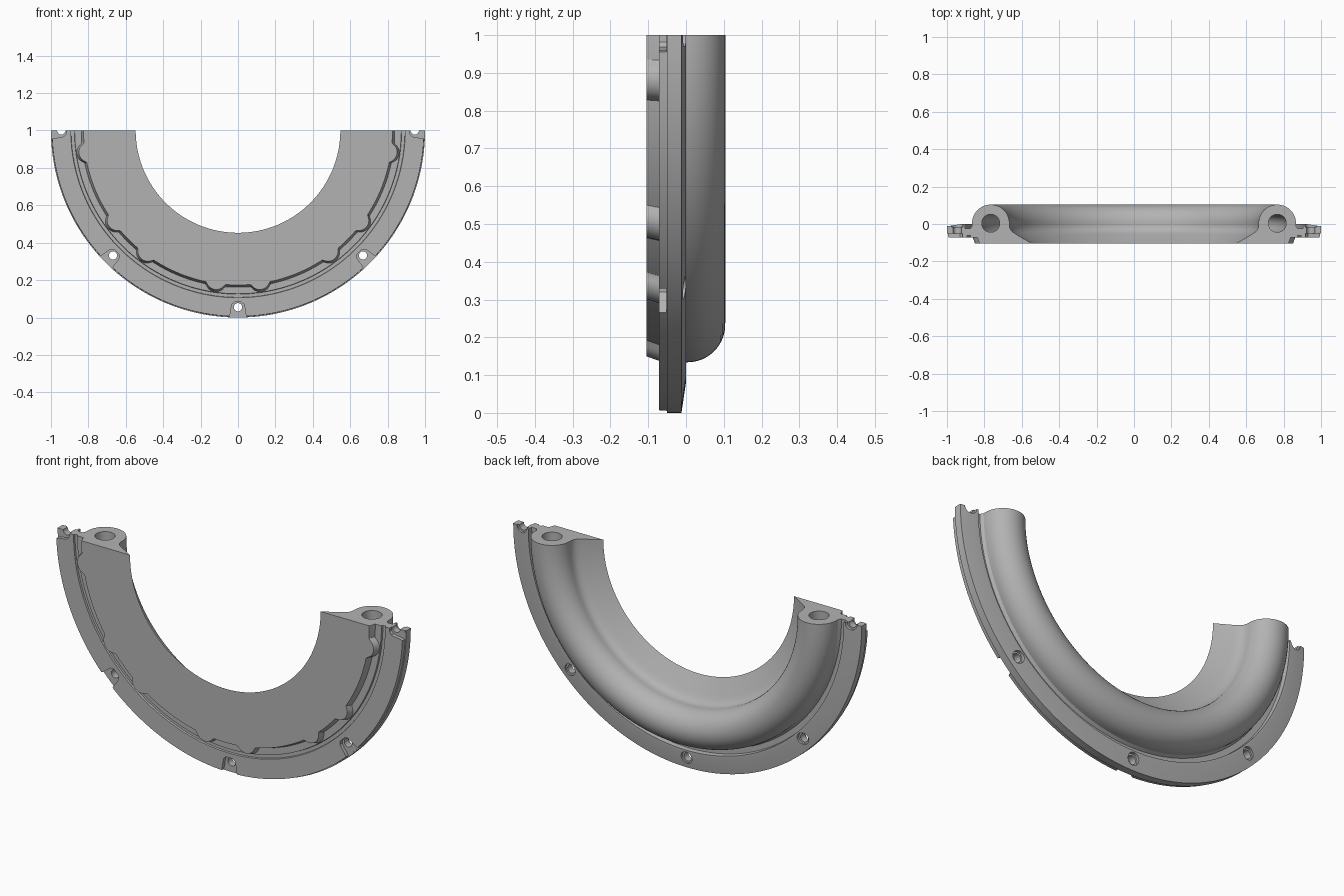
import bpy, bmesh, math
from mathutils import Matrix, Vector

cube = bpy.data.objects.get("Cube")
if cube:
    bpy.data.objects.remove(cube, do_unlink=True)

grey = bpy.data.materials.new("plain grey")
grey.use_nodes = True
colour = (0.45, 0.45, 0.45, 1)
grey.diffuse_color = colour
grey.node_tree.nodes["Principled BSDF"].inputs["Base Color"].default_value = colour

STEPS = 360
BOLT_ANGLES = [math.radians(180 + 45 * k) for k in range(5)]
SCALLOPS = [a + s * math.radians(8.3) for a in BOLT_ANGLES for s in (-1, 1)]


def at(r, angle, y):
    return Vector((r * math.cos(angle), y, 1 + r * math.sin(angle)))


def finish(bm, name):
    bmesh.ops.recalc_face_normals(bm, faces=bm.faces[:])
    mesh = bpy.data.meshes.new(name)
    bm.to_mesh(mesh)
    bm.free()
    obj = bpy.data.objects.new(name, mesh)
    bpy.context.collection.objects.link(obj)
    obj.data.materials.append(grey)
    return obj


def face_edge(angle):
    """Radius of the front face: plain arc with round scallops."""
    best, c, rad = 0.826, 0.805, 0.054
    for s in SCALLOPS:
        side = c * math.sin(angle - s)
        if abs(side) < rad and math.cos(angle - s) > 0:
            best = max(best, c * math.cos(angle - s) + math.sqrt(rad**2 - side**2))
    return best


def section(angle):
    """Closed cross-section as (radius, y)."""
    edge = face_edge(angle)
    pts = [(0.547, -0.104), (edge, -0.104), (edge + 0.012, -0.071),
           (0.873, -0.071), (0.875, -0.062), (0.892, -0.062), (0.894, -0.071),
           (0.994, -0.071), (0.995, -0.05), (1.0, -0.05), (1.0, -0.012),
           (0.92, 0.0), (0.905, 0.0), (0.903, -0.025), (0.875, -0.025), (0.866, -0.01)]
    # round back of the tube, then the fillet into the sloping web
    for i in range(25):
        a = math.radians(185 * i / 24)
        pts.append((0.766 + 0.1 * math.cos(a), 0.004 + 0.1 * math.sin(a)))
    return pts + [(0.664, -0.02), (0.657, -0.034), (0.644, -0.046), (0.625, -0.058)]


# Half ring swept through the lower half turn
bm = bmesh.new()
rings = []
for i in range(STEPS + 1):
    angle = math.pi * (1 + i / STEPS)
    rings.append([bm.verts.new(at(r, angle, y)) for r, y in section(angle)])
for a, b in zip(rings, rings[1:]):
    for j in range(len(a)):
        k = (j + 1) % len(a)
        bm.faces.new((a[j], a[k], b[k], b[j]))
bm.faces.new(rings[0])
bm.faces.new(rings[-1])
half_ring = finish(bm, "half_ring_housing")


def cut(cutter):
    mod = half_ring.modifiers.new("cut", 'BOOLEAN')
    mod.operation, mod.solver, mod.object = 'DIFFERENCE', 'EXACT', cutter
    bpy.context.view_layer.objects.active = half_ring
    bpy.ops.object.modifier_apply(modifier=mod.name)
    bpy.data.objects.remove(cutter, do_unlink=True)


def bolt_cylinders(radius, y0, y1, name):
    bm = bmesh.new()
    for a in BOLT_ANGLES:
        place = Matrix.Translation(at(0.945, a, (y0 + y1) / 2)) @ Matrix.Rotation(math.pi / 2, 4, 'X')
        bmesh.ops.create_cone(bm, cap_ends=True, segments=32, radius1=radius,
                              radius2=radius, depth=y1 - y0, matrix=place)
    return finish(bm, name)


# Round bore along the tube
bpy.ops.mesh.primitive_torus_add(major_segments=192, minor_segments=32, major_radius=0.766,
                                 minor_radius=0.048, location=(0, 0.004, 1),
                                 rotation=(math.pi / 2, 0, 0))
cut(bpy.context.object)

# Bolt holes and shallow seats on the back
cut(bolt_cylinders(0.022, -0.2, 0.1, "bolt_holes"))
cut(bolt_cylinders(0.031, -0.016, 0.1, "bolt_seats"))

# Flared pockets on the front, open at the rim
bm = bmesh.new()
half = [(0.918, 0.018), (0.93, 0.032), (0.95, 0.037), (0.975, 0.04), (1.05, 0.06)]
outline = half + [(r, -t) for r, t in reversed(half)]
for a in BOLT_ANGLES:
    tangent = Vector((-math.sin(a), 0, math.cos(a)))
    front, back = [[bm.verts.new(at(r, a, y) + tangent * t) for r, t in outline]
                   for y in (-0.1, -0.052)]
    bm.faces.new(front)
    bm.faces.new(back)
    for j in range(len(outline)):
        k = (j + 1) % len(outline)
        bm.faces.new((front[j], front[k], back[k], back[j]))
cut(finish(bm, "bolt_pockets"))

# One material, smooth shading with sharp edges kept
half_ring.data.materials.clear()
half_ring.data.materials.append(grey)
for p in half_ring.data.polygons:
    p.material_index = 0
bpy.ops.object.select_all(action='DESELECT')
half_ring.select_set(True)
bpy.context.view_layer.objects.active = half_ring
bpy.ops.object.shade_smooth_by_angle(angle=math.radians(30))
